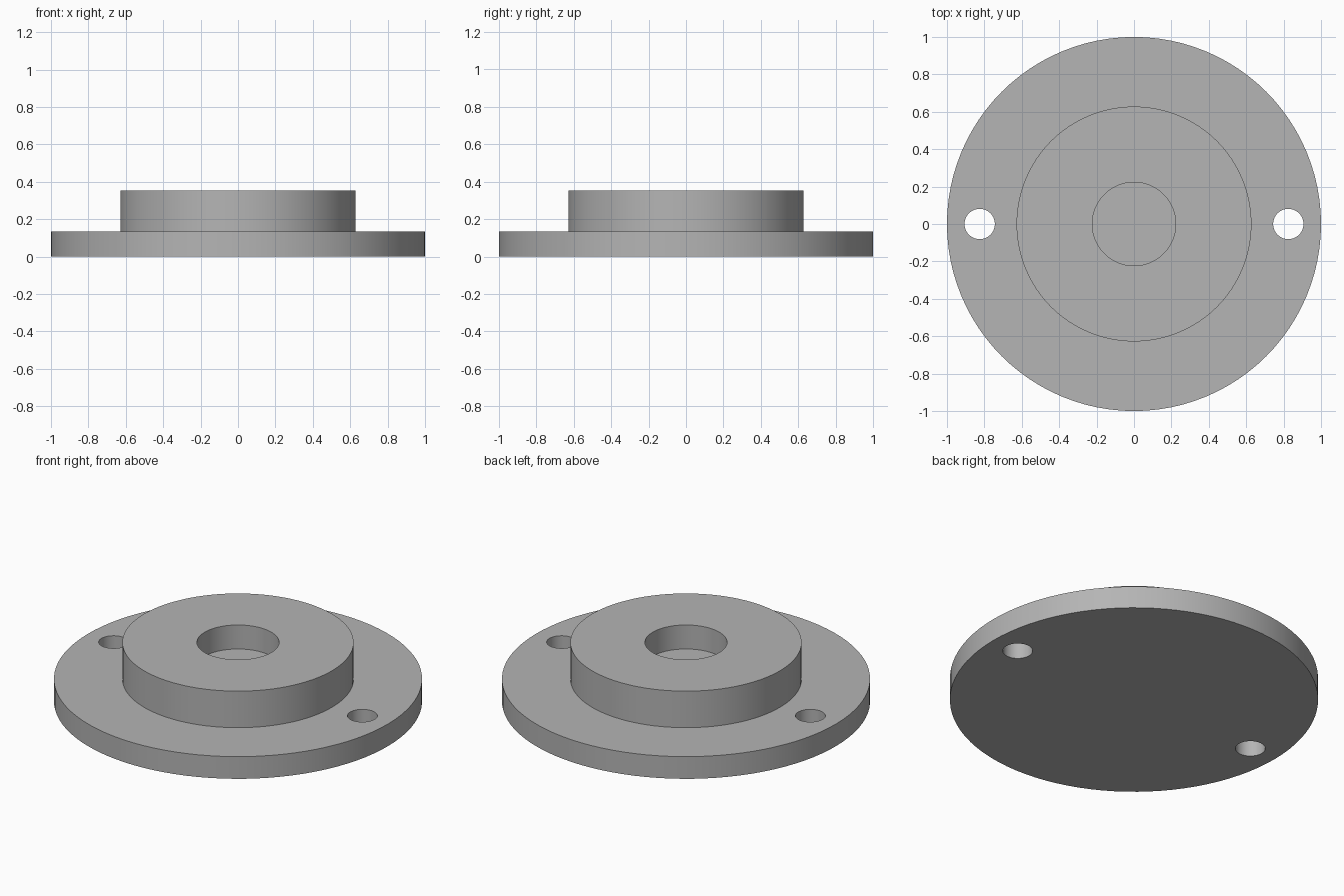
import bpy, bmesh, math

if "Cube" in bpy.data.objects:
    bpy.data.objects.remove(bpy.data.objects["Cube"])

SEGMENTS = 96

grey = bpy.data.materials.new("plain grey")
grey.diffuse_color = (0.46, 0.46, 0.46, 1)
grey.use_nodes = True
grey.node_tree.nodes["Principled BSDF"].inputs["Base Color"].default_value = grey.diffuse_color


def lathe(name, profile):
    """Revolve an (r, z) profile, starting and ending on the z axis."""
    mesh = bpy.data.meshes.new(name)
    bm = bmesh.new()
    rings = []
    for r, z in profile:
        n = SEGMENTS if r else 1
        rings.append([bm.verts.new((r * math.cos(math.tau * i / n),
                                    r * math.sin(math.tau * i / n), z))
                      for i in range(n)])
    for a, b in zip(rings, rings[1:]):
        if len(a) == 1:
            bm.faces.new(b)
        elif len(b) == 1:
            bm.faces.new(a)
        else:
            for i in range(SEGMENTS):
                j = (i + 1) % SEGMENTS
                bm.faces.new((a[i], a[j], b[j], b[i]))
    # the axis points only mark end caps
    bmesh.ops.delete(bm, geom=[v for v in bm.verts if not v.link_faces],
                     context='VERTS')
    bmesh.ops.recalc_face_normals(bm, faces=bm.faces)
    bm.to_mesh(mesh)
    bm.free()
    mesh.materials.append(grey)
    obj = bpy.data.objects.new(name, mesh)
    bpy.context.collection.objects.link(obj)
    return obj


# Flange disc, raised boss and blind centre bore in one profile
flange = lathe("flange", [(0, 0), (1, 0), (1, 0.133), (0.628, 0.133),
                          (0.628, 0.352), (0.223, 0.352),
                          (0.223, 0.208), (0, 0.208)])

# Two bolt holes right through the flange
for side in (-1, 1):
    cutter = lathe("bolt_hole_cutter", [(0, -0.1), (0.081, -0.1),
                                        (0.081, 0.3), (0, 0.3)])
    cutter.location.x = side * 0.825
    cutter.hide_render = True
    cutter.hide_set(True)
    cut = flange.modifiers.new("bolt_hole", 'BOOLEAN')
    cut.operation = 'DIFFERENCE'
    cut.solver = 'EXACT'
    cut.object = cutter

# Bake the holes, then smooth the round walls and keep the rims sharp
bpy.context.view_layer.objects.active = flange
flange.select_set(True)
for name in [m.name for m in flange.modifiers]:
    bpy.ops.object.modifier_apply(modifier=name)
bpy.ops.object.shade_smooth_by_angle(angle=math.radians(30))
